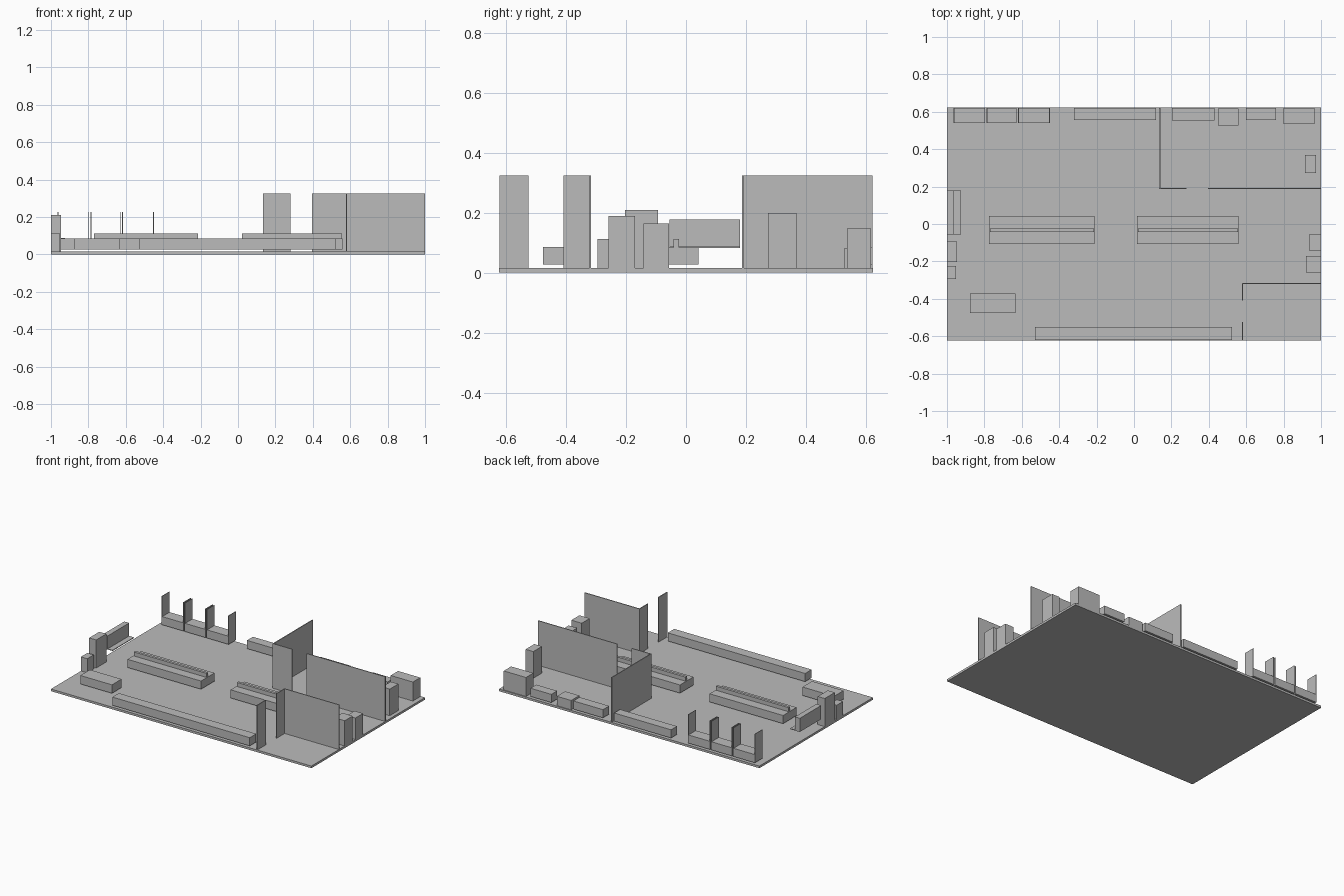
import bpy
import bmesh

if "Cube" in bpy.data.objects:
    bpy.data.objects.remove(bpy.data.objects["Cube"])

# single flat colour for the whole floor-plan model
grey = bpy.data.materials.new("plain grey")
grey.diffuse_color = (0.5, 0.5, 0.5, 1)
grey.use_nodes = True
grey.node_tree.nodes["Principled BSDF"].inputs["Base Color"].default_value = grey.diffuse_color


def box(name, x0, x1, y0, y1, z0, z1):
    """Axis-aligned block given by its extents."""
    bm = bmesh.new()
    bmesh.ops.create_cube(bm, size=1)
    for v in bm.verts:
        v.co.x = x1 if v.co.x > 0 else x0
        v.co.y = y1 if v.co.y > 0 else y0
        v.co.z = z1 if v.co.z > 0 else z0
    mesh = bpy.data.meshes.new(name)
    bm.to_mesh(mesh)
    bm.free()
    mesh.materials.append(grey)
    obj = bpy.data.objects.new(name, mesh)
    bpy.context.collection.objects.link(obj)
    return obj


FLOOR = 0.015      # top of the floor slab
LOW, TOP = 0.027, 0.084   # bench underside and worktop
WALL = 0.325       # wall height
T = 0.006          # wall thickness
BACK, FRONT = 0.621, -0.621

box("floor", -1, 1, -0.623, 0.623, 0, FLOOR)

# back right room, with a door gap in its front wall
box("back_room_side_wall", 0.135, 0.135 + T, 0.187, BACK, FLOOR, WALL)
box("back_room_front_wall_short", 0.135, 0.282, 0.187, 0.187 + T, FLOOR, WALL)
box("back_room_front_wall_long", 0.395, 1, 0.187, 0.187 + T, FLOOR, WALL)

# front right room, with a door gap in its side wall
box("front_room_back_wall", 0.578, 1, -0.322, -0.322 + T, FLOOR, WALL)
box("front_room_side_wall_back", 0.578, 0.578 + T, -0.409, -0.316, FLOOR, WALL)
box("front_room_side_wall_front", 0.578, 0.578 + T, FRONT, -0.525, FLOOR, WALL)

# two central benches with a raised strip along the middle
for side, x0, x1 in (("left", -0.775, -0.21), ("right", 0.017, 0.56)):
    box(f"{side}_island_bench", x0, x1, -0.106, 0.042, LOW, TOP)
    box(f"{side}_island_strip", x0 + 0.005, x1 - 0.003, -0.042, -0.024, TOP, 0.112)

# three back bench booths, each with a thin panel at both ends
for i, (x0, x1) in enumerate(((-0.964, -0.796), (-0.788, -0.627), (-0.619, -0.45))):
    box(f"booth_bench_{i + 1}", x0, x1, 0.54, BACK, LOW, TOP)
    for end, x in (("left", x0), ("right", x1 - 0.004)):
        box(f"booth_{i + 1}_{end}_panel", x, x + 0.004, 0.54, BACK, TOP, 0.226)

# wall counters and desks
box("front_counter", -0.53, 0.525, FRONT, -0.55, LOW, TOP)
box("back_counter", -0.32, 0.117, 0.556, BACK, LOW, TOP)
box("low_table", -0.877, -0.634, -0.477, -0.372, LOW, TOP + 0.002)
box("back_room_counter_left", 0.203, 0.43, 0.553, BACK, LOW, TOP)
box("back_room_sink", 0.45, 0.56, 0.527, 0.617, FLOOR, 0.08)
box("back_room_counter_right", 0.6, 0.76, 0.557, BACK, LOW, TOP)
box("back_room_large_unit", 0.797, 0.968, 0.536, 0.617, FLOOR, 0.147)
box("back_room_cabinet", 0.915, 0.974, 0.273, 0.368, FLOOR, 0.2)

# left wall: shelf with a thin plate, and two cabinets
box("shelf_plate", -1, -0.925, -0.055, 0.18, 0.082, 0.087)
box("shelf_box", -1, -0.962, -0.055, 0.18, 0.087, 0.177)
box("left_tall_cabinet", -1, -0.946, -0.204, -0.094, FLOOR, 0.21)
box("left_short_cabinet", -1, -0.951, -0.295, -0.224, FLOOR, 0.113)

# right wall cabinets
box("right_cabinet_back", 0.935, 1, -0.141, -0.056, FLOOR, 0.164)
box("right_cabinet_front", 0.92, 1, -0.258, -0.17, FLOOR, 0.19)
